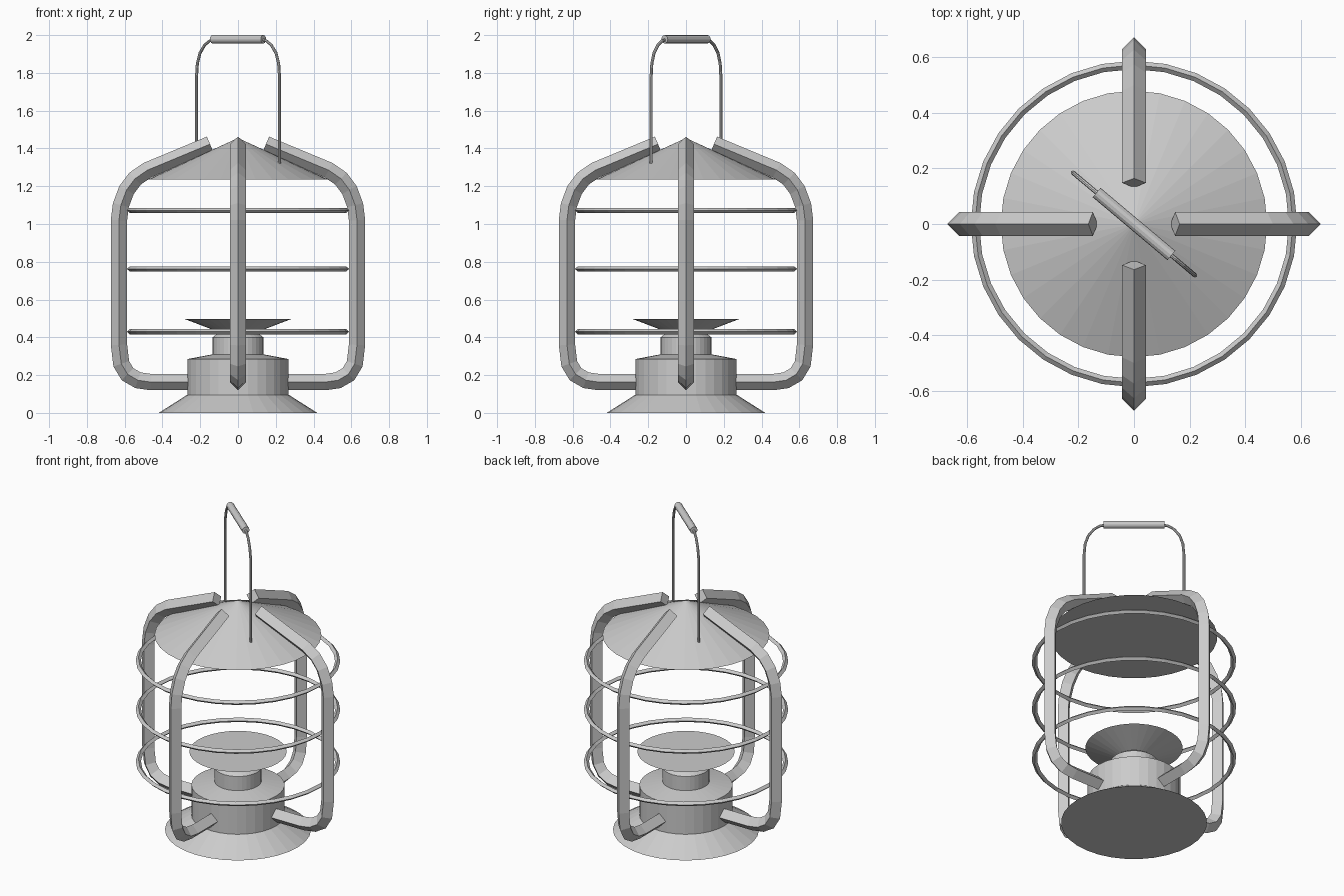
import bpy, bmesh, math
from mathutils import Vector, Matrix

if "Cube" in bpy.data.objects:
    bpy.data.objects.remove(bpy.data.objects["Cube"])


def finish(name, bm, turn=0.0):
    bmesh.ops.rotate(bm, verts=bm.verts, cent=(0, 0, 0),
                     matrix=Matrix.Rotation(turn, 3, 'Z'))
    bmesh.ops.recalc_face_normals(bm, faces=bm.faces)
    mesh = bpy.data.meshes.new(name)
    bm.to_mesh(mesh)
    bm.free()
    ob = bpy.data.objects.new(name, mesh)
    bpy.context.collection.objects.link(ob)
    return ob


def skin(bm, loops, wrap):
    """Join successive vertex loops with quads; cap the ends unless wrapped."""
    n = len(loops[0])
    pairs = list(zip(loops, loops[1:]))
    if wrap:
        pairs.append((loops[-1], loops[0]))
    for a, b in pairs:
        for i in range(n):
            j = (i + 1) % n
            bm.faces.new((a[i], a[j], b[j], b[i]))
    if not wrap:
        bm.faces.new(loops[0])
        bm.faces.new(loops[-1])


def lathe(name, profile, wrap=False, sides=32):
    bm = bmesh.new()
    angles = [2 * math.pi * i / sides for i in range(sides)]
    loops = [[bm.verts.new((r * math.cos(a), r * math.sin(a), z)) for a in angles]
             for r, z in profile]
    skin(bm, loops, wrap)
    bmesh.ops.remove_doubles(bm, verts=bm.verts, dist=1e-5)
    return finish(name, bm)


def sweep(name, path, radius, sides, turn):
    """Tube along an x-z path with mitred corners, then turned about z."""
    bm = bmesh.new()
    pts = [Vector(p) for p in path]
    loops = []
    for i, p in enumerate(pts):
        d0 = (p - pts[i - 1]).normalized() if i else (pts[1] - p).normalized()
        d1 = (pts[i + 1] - p).normalized() if i < len(pts) - 1 else d0
        t = (d0 + d1).normalized()
        nrm = Vector((-t.y, t.x)) / max(t.dot(d0), 0.5)
        loop = []
        for k in range(sides):
            a = 2 * math.pi * k / sides
            q = p + nrm * radius * math.cos(a)
            loop.append(bm.verts.new((q.x, radius * math.sin(a), q.y)))
        loops.append(loop)
    skin(bm, loops, False)
    return finish(name, bm, turn)


# Base tank with flared foot, collar and burner neck
lathe("base", [(0.42, 0), (0.27, 0.095), (0.268, 0.095), (0.268, 0.285),
               (0.135, 0.31), (0.135, 0.40), (0.115, 0.415), (0.06, 0.43)])

# Dish above the burner
lathe("burner_dish", [(0.08, 0.42), (0.28, 0.496)])

# Conical roof
lathe("roof", [(0.48, 1.235), (0.0005, 1.455)])

# Guard rings with diamond section
for i, z in enumerate((0.43, 0.762, 1.072)):
    lathe(f"guard_ring_{i + 1}", [(0.588, z), (0.573, z + 0.014),
                                  (0.558, z), (0.573, z - 0.014)], wrap=True)

# Four frame arms with diamond section
arm = [(0.25, 0.163), (0.46, 0.163), (0.53, 0.173), (0.585, 0.205), (0.618, 0.26),
       (0.63, 0.36), (0.63, 1.02), (0.62, 1.10), (0.59, 1.18), (0.545, 1.24),
       (0.48, 1.285), (0.148, 1.423)]
for i in range(4):
    sweep(f"frame_arm_{i + 1}", arm, 0.043, 4, i * math.pi / 2)

# Carrying wire and grip, set diagonally
turn = -math.atan2(0.185, 0.22)
half = [(-0.287, 1.32), (-0.287, 1.78), (-0.281, 1.85), (-0.263, 1.905),
        (-0.23, 1.948), (-0.195, 1.97), (-0.15, 1.978)]
sweep("handle_wire", half + [(-x, z) for x, z in reversed(half)], 0.008, 8, turn)
sweep("handle_grip", [(-0.176, 1.978), (0.176, 1.978)], 0.022, 12, turn)
